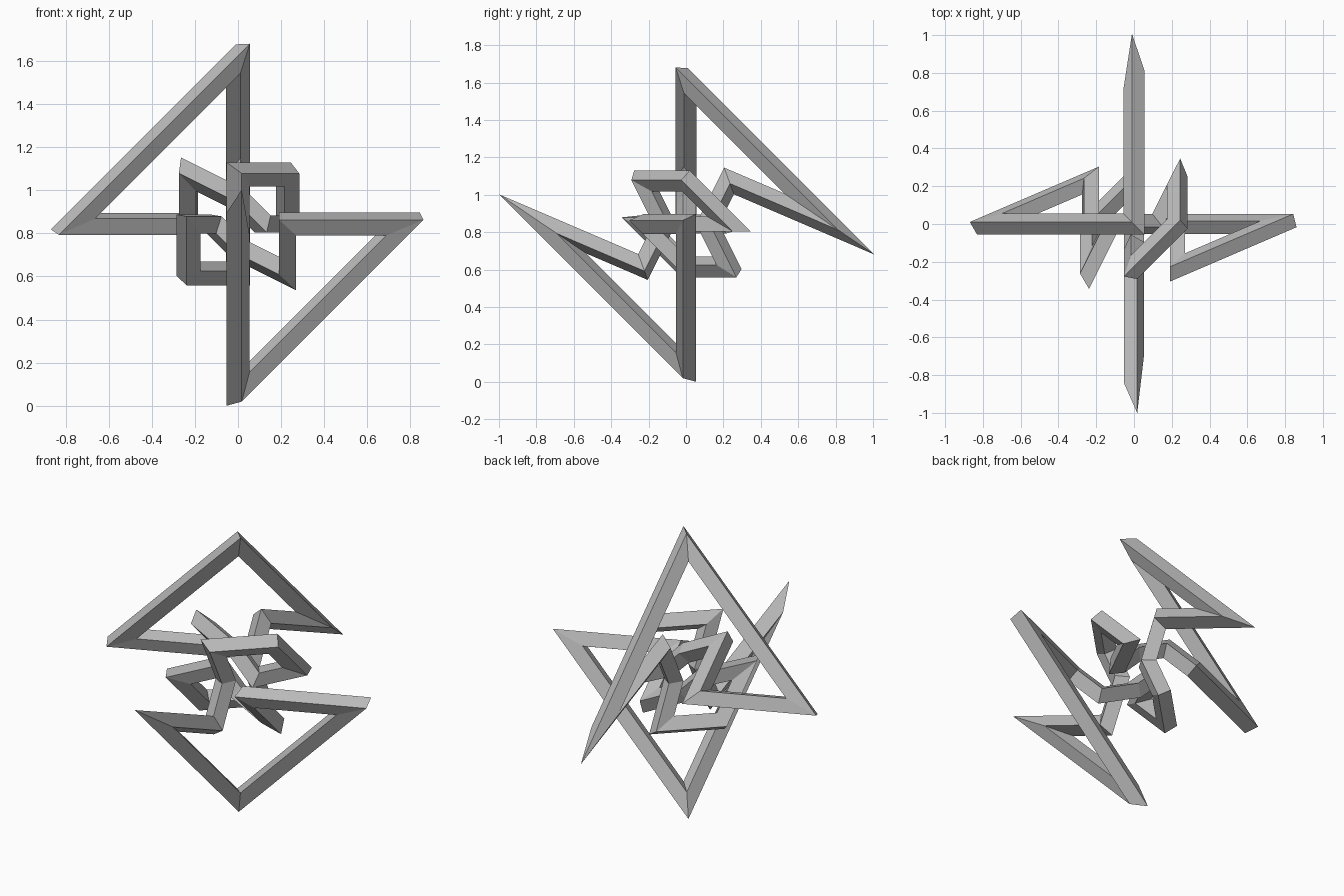
import bpy, bmesh, math
from mathutils import Vector, Matrix

cube = bpy.data.objects.get("Cube")
if cube:
    bpy.data.objects.remove(cube)

OUTER, MIDDLE, INNER = 0.766, 0.23, 0.115   # radii of the three corner shells
CORNER_RADIUS = 0.0562                      # centre of the bar to its edge
ROLL = math.radians(17.8)                   # roll of the square section

# One half of the closed path; the other half is its point reflection
o, m, i = OUTER, MIDDLE, INNER
half = [(0, -o, 0), (0, 0, -o), (o, 0, 0), (m, -m, 0), (m, 0, -m),
        (0, 0, -i), (-i, 0, 0), (-m, -m, 0), (-m, 0, -m), (0, m, -m),
        (0, i, 0), (0, m, m)]
path = [Vector(p) for p in half]
path += [-p for p in path]
count = len(path)


def direction(k):
    return (path[(k + 1) % count] - path[k % count]).normalized()


def slide_to_mitre(points, k, along):
    """Slide points along a bar onto the mitre plane at corner k."""
    normal = direction(k - 1) + direction(k)
    return [p + along * ((path[k % count] - p).dot(normal) / along.dot(normal))
            for p in points]


# Square section on the first bar
along = direction(0)
side = Vector((-1, 0, 0))
up = Vector((0, -1, -1)).normalized()
edge = (side * math.cos(ROLL) + up * math.sin(ROLL)) * CORNER_RADIUS
ring = [path[0] + Matrix.Rotation(math.pi / 2 * n, 3, along) @ edge for n in range(4)]
ring = slide_to_mitre(ring, 0, along)

# Sweep it round the path with sharp mitred corners
bm = bmesh.new()
rings = []
for k in range(count):
    rings.append([bm.verts.new(p) for p in ring])
    ring = slide_to_mitre(ring, k + 1, direction(k))
for k in range(count):
    a, b = rings[k], rings[(k + 1) % count]
    for n in range(4):
        bm.faces.new((a[n], a[(n + 1) % 4], b[(n + 1) % 4], b[n]))
bmesh.ops.recalc_face_normals(bm, faces=bm.faces)

# Stand it on the ground
floor = min(v.co.z for v in bm.verts)
bmesh.ops.translate(bm, verts=bm.verts, vec=(0, 0, -floor))

mesh = bpy.data.meshes.new("knotted_bar")
bm.to_mesh(mesh)
bm.free()
knot = bpy.data.objects.new("knotted_bar", mesh)
bpy.context.collection.objects.link(knot)

# Plain grey
grey = bpy.data.materials.new("plain_grey")
grey.use_nodes = True
colour = (0.5, 0.5, 0.5, 1)
grey.diffuse_color = colour
grey.node_tree.nodes["Principled BSDF"].inputs["Base Color"].default_value = colour
mesh.materials.append(grey)
